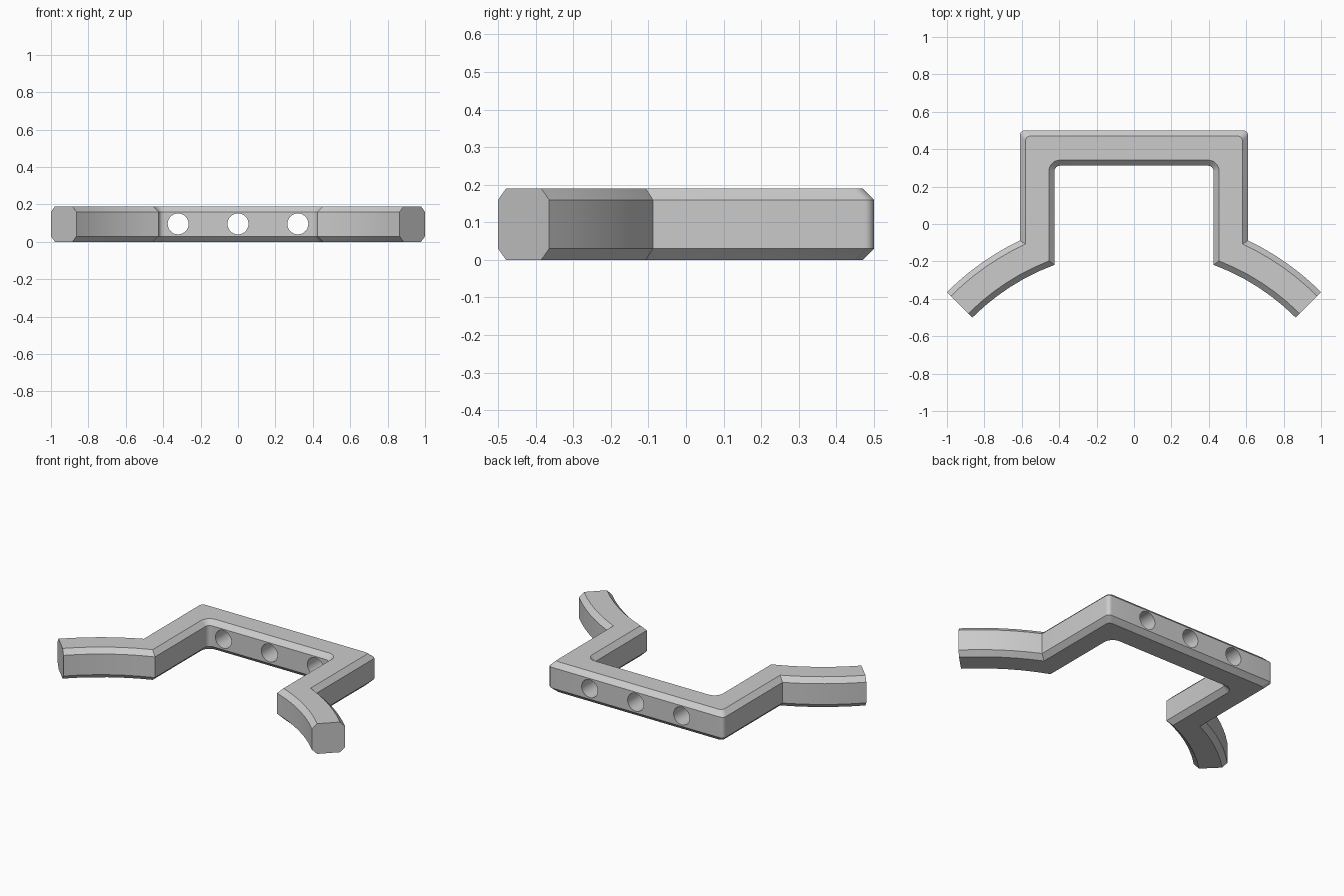
import bpy, bmesh
from math import sin, cos, asin, pi, sqrt

if "Cube" in bpy.data.objects:
    bpy.data.objects.remove(bpy.data.objects["Cube"])

CY = -1.364          # centre of the curved arms
SEG = 6


def arc(cx, cy, r, a0, a1, n=SEG):
    return [(cx + r * cos(a0 + (a1 - a0) * i / n),
             cy + r * sin(a0 + (a1 - a0) * i / n)) for i in range(n + 1)]


def outline(d):
    """Bracket outline inset by d; the arm end faces stay on the 45 degree line."""
    xo, yo, ro = 0.61 - d, 0.5 - d, 0.025
    xi, yi, ri = 0.425 + d, 0.312 + d, 0.03 + d
    R, r = sqrt(2) - d, 1.222 + d
    # right half: outer side from the top corner down to the arm tip, then back inside
    half = arc(xo - ro, yo - ro, ro, pi / 2, 0)
    half += arc(0, CY, R, pi / 2 - asin(xo / R), pi / 4)
    half += arc(0, CY, r, pi / 4, pi / 2 - asin(xi / r))
    half += arc(xi - ri, yi - ri, ri, 0, pi / 2)
    return half + [(-x, y) for x, y in reversed(half)]


# bracket body: chamfered outline lofted through four levels
bm = bmesh.new()
rings = [[bm.verts.new((x, y, z)) for x, y in outline(d)]
         for d, z in ((0.03, 0), (0, 0.03), (0, 0.16), (0.03, 0.19))]
n = len(rings[0])
for a, b in zip(rings, rings[1:]):
    for i in range(n):
        j = (i + 1) % n
        bm.faces.new((a[i], a[j], b[j], b[i]))
bm.faces.new(rings[0])
bm.faces.new(rings[-1])
bmesh.ops.recalc_face_normals(bm, faces=bm.faces)
mesh = bpy.data.meshes.new("bracket")
bm.to_mesh(mesh)
bm.free()
bracket = bpy.data.objects.new("bracket", mesh)
bpy.context.collection.objects.link(bracket)

# three through holes in the back bar
for x in (-0.32, 0, 0.32):
    bpy.ops.mesh.primitive_cylinder_add(vertices=32, radius=0.056, depth=0.5,
                                        location=(x, 0.4, 0.096), rotation=(pi / 2, 0, 0))
    cutter = bpy.context.object
    cutter.name = "hole_cutter"
    cutter.hide_render = True
    cutter.display_type = 'WIRE'
    mod = bracket.modifiers.new("hole", 'BOOLEAN')
    mod.operation = 'DIFFERENCE'
    mod.solver = 'EXACT'
    mod.object = cutter

# apply the holes, remove the cutters and smooth the rounded faces
bpy.ops.object.select_all(action='DESELECT')
bracket.select_set(True)
bpy.context.view_layer.objects.active = bracket
for mod in list(bracket.modifiers):
    cutter = mod.object
    bpy.ops.object.modifier_apply(modifier=mod.name)
    bpy.data.objects.remove(cutter)
bpy.ops.object.shade_smooth_by_angle(angle=0.4)
